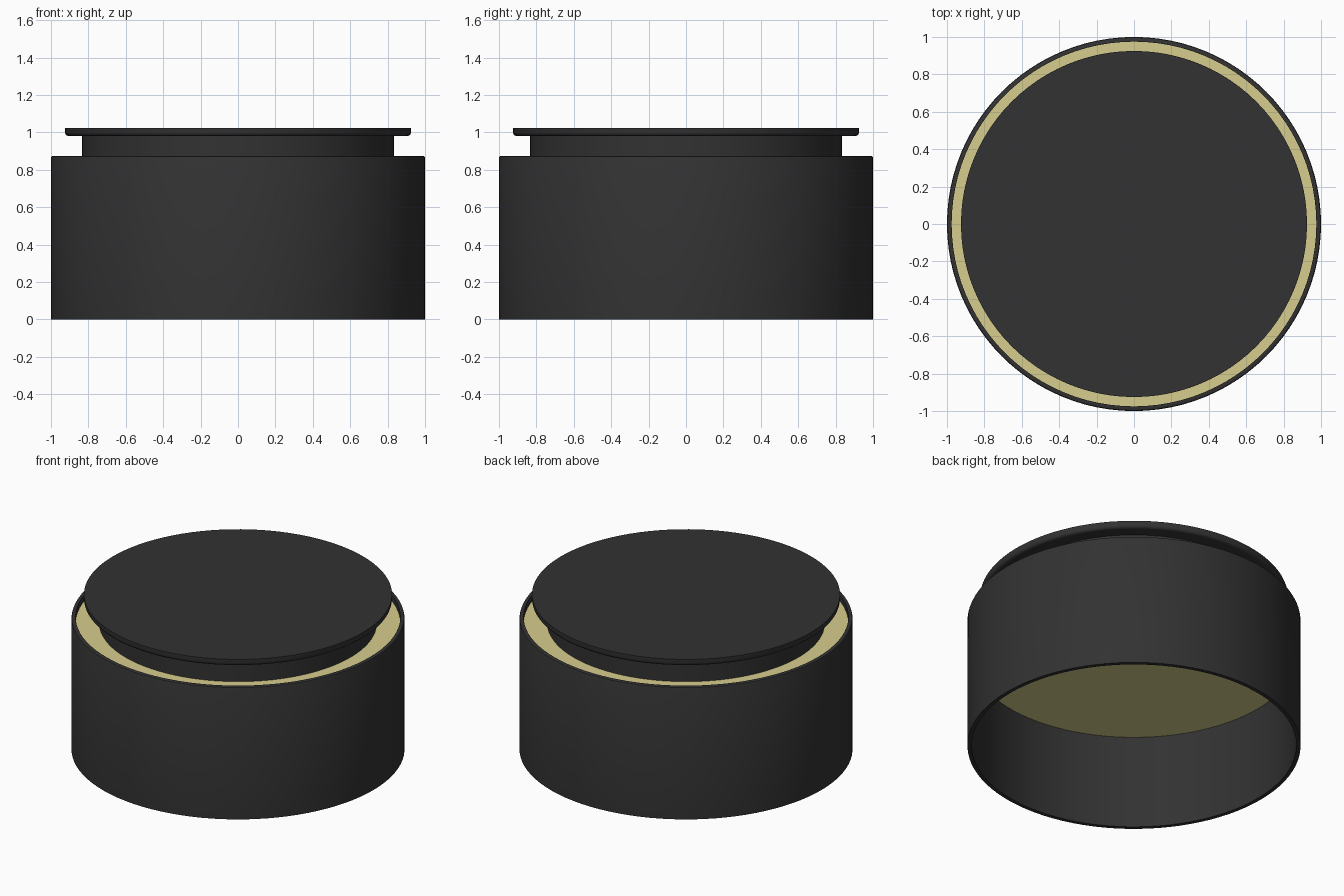
import bpy, bmesh, math

cube = bpy.data.objects.get("Cube")
if cube:
    bpy.data.objects.remove(cube, do_unlink=True)

SEGMENTS = 96


def material(name, rgb):
    mat = bpy.data.materials.new(name)
    mat.use_nodes = True
    mat.diffuse_color = (*rgb, 1)
    mat.node_tree.nodes["Principled BSDF"].inputs["Base Color"].default_value = (*rgb, 1)
    return mat


def lathe(name, profile, mat, closed=False):
    """Spin a (radius, height) profile about the z axis; radius 0 closes the end."""
    bm = bmesh.new()
    verts = [bm.verts.new((r, 0, z)) for r, z in profile]
    edges = [bm.edges.new(pair) for pair in zip(verts, verts[1:])]
    if closed:
        edges.append(bm.edges.new((verts[-1], verts[0])))
    bmesh.ops.spin(bm, geom=verts + edges, cent=(0, 0, 0), axis=(0, 0, 1),
                   angle=math.tau, steps=SEGMENTS, use_merge=True)
    bmesh.ops.remove_doubles(bm, verts=bm.verts, dist=0.0001)
    bmesh.ops.recalc_face_normals(bm, faces=bm.faces)
    mesh = bpy.data.meshes.new(name)
    bm.to_mesh(mesh)
    bm.free()
    mesh.materials.append(mat)
    obj = bpy.data.objects.new(name, mesh)
    bpy.context.collection.objects.link(obj)
    bpy.ops.object.select_all(action="DESELECT")
    obj.select_set(True)
    bpy.context.view_layer.objects.active = obj
    bpy.ops.object.shade_smooth_by_angle(angle=math.radians(35))
    return obj


black = material("matte black", (0.032, 0.032, 0.032))
cream = material("warm cream", (0.68, 0.61, 0.27))

# Open-bottomed outer wall with a softened top lip
lathe("outer_shell", [(0.975, 0), (1, 0), (1, 0.865), (0.997, 0.872),
                      (0.99, 0.875), (0.975, 0.875)], black, closed=True)

# Cream disc set inside the wall
lathe("inner_disc", [(0, 0.62), (0.975, 0.62), (0.975, 0.835), (0, 0.835)], cream)

# Narrow neck and overhanging cap with a rounded lower edge
lathe("neck", [(0, 0.83), (0.833, 0.83), (0.833, 0.985), (0, 0.985)], black)
lathe("cap", [(0, 0.98), (0.905, 0.98), (0.915, 0.983), (0.922, 0.99),
              (0.925, 1), (0.925, 1.025), (0, 1.025)], black)
